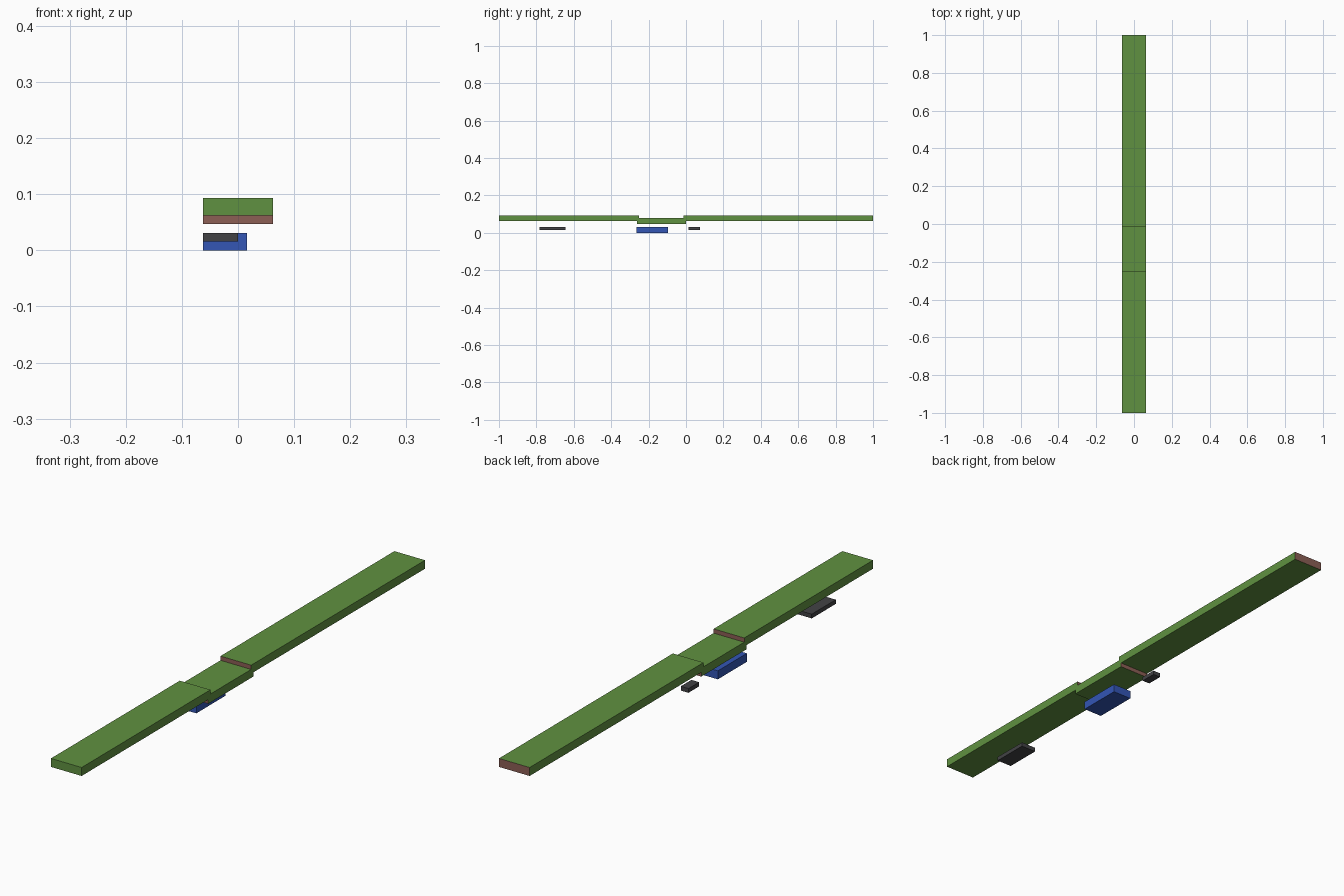
import bpy
import bmesh
from mathutils import Matrix, Vector

cube = bpy.data.objects.get("Cube")
if cube:
    bpy.data.objects.remove(cube, do_unlink=True)


def material(name, rgb):
    mat = bpy.data.materials.new(name)
    mat.use_nodes = True
    color = (*rgb, 1.0)
    mat.diffuse_color = color
    mat.node_tree.nodes["Principled BSDF"].inputs["Base Color"].default_value = color
    return mat


green = material("grass green", (0.117, 0.283, 0.052))
brown = material("earth brown", (0.262, 0.114, 0.091))
blue = material("water blue", (0.033, 0.093, 0.46))
grey = material("dark grey", (0.055, 0.055, 0.06))


def box(name, low, high, mats, end_rule=None):
    """Box between two corners; faces that pass end_rule take the second material."""
    low, high = Vector(low), Vector(high)
    bm = bmesh.new()
    size = Matrix.Diagonal((*(high - low), 1.0))
    bmesh.ops.create_cube(bm, size=1, matrix=Matrix.Translation((low + high) / 2) @ size)
    bm.normal_update()
    if end_rule:
        for face in bm.faces:
            face.material_index = int(end_rule(face.normal))
    mesh = bpy.data.meshes.new(name)
    bm.to_mesh(mesh)
    bm.free()
    for mat in mats:
        mesh.materials.append(mat)
    obj = bpy.data.objects.new(name, mesh)
    bpy.context.collection.objects.link(obj)
    return obj


HALF = 0.0625       # half width of the track
STEP = HALF / 4     # height step
PITCH = 2 * HALF    # length of one section
OVERLAP = 0.0127    # each section reaches under the one before it

# Track sections with brown ends; two of them are sunk by one step
for i in range(16):
    start = -1 + i * PITCH
    sunk = i in (6, 7)
    base = STEP * (3 if sunk else 4)
    first = i == 0
    box(f"track_section_{i + 1}",
        (-HALF, start - (0 if first else OVERLAP), base),
        (HALF, start + PITCH, base + 2 * STEP),
        (green, brown),
        lambda n: n.y > 0.5 or (n.y < -0.5 and not first))

# Floating blocks below the track
box("water_block", (-HALF, -0.265, 0), (STEP, -0.096, 2 * STEP), (blue,))
box("front_stone_plate", (-HALF, -0.783, STEP), (0, -0.643, 2 * STEP), (grey,))
box("rear_stone_plate", (-HALF, 0.013, STEP), (-2 * STEP, 0.075, 2 * STEP), (grey,))
